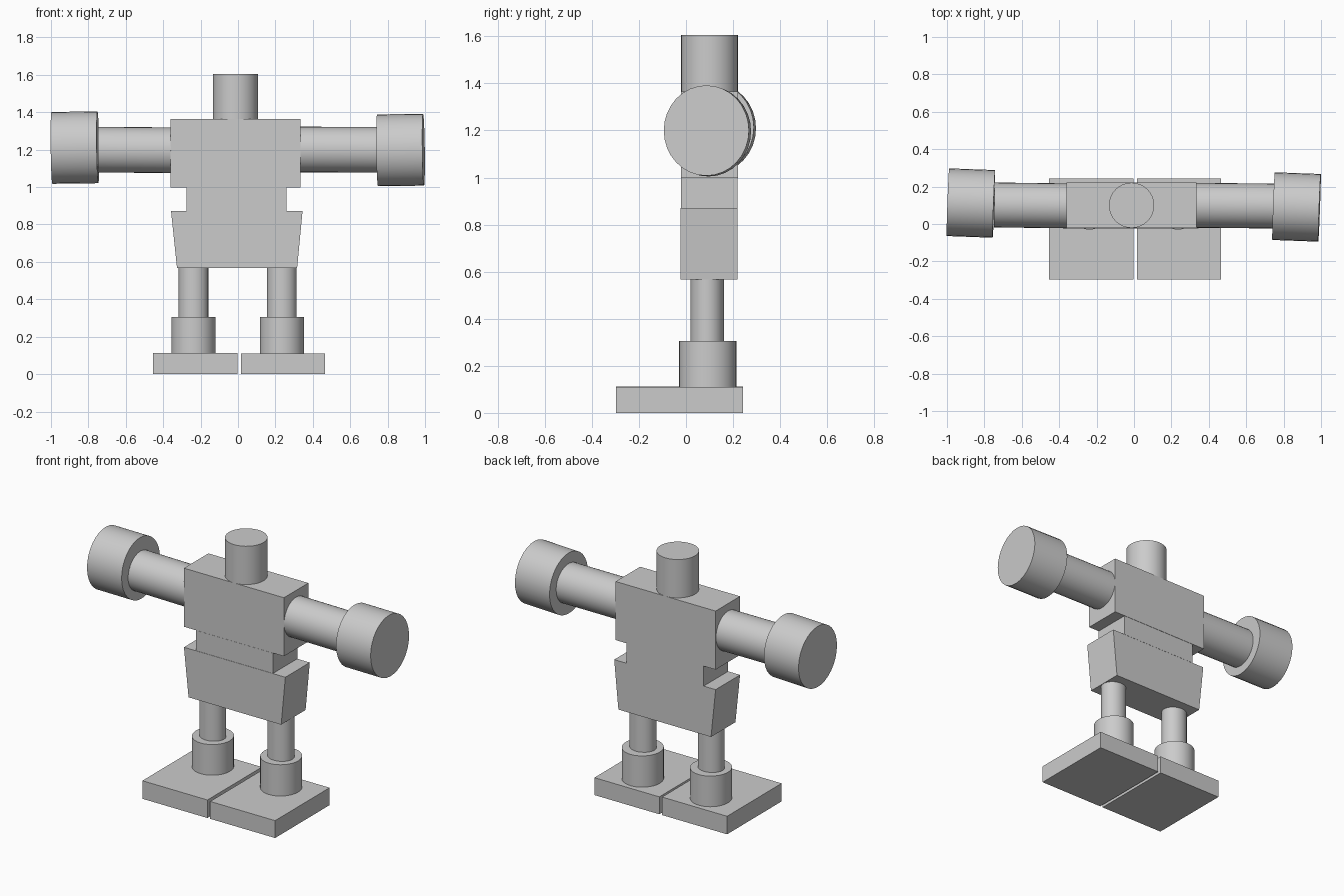
import bpy, bmesh
from mathutils import Vector, Matrix

if "Cube" in bpy.data.objects:
    bpy.data.objects.remove(bpy.data.objects["Cube"])


def finish(name, bm, smooth=False):
    bmesh.ops.recalc_face_normals(bm, faces=bm.faces)
    mesh = bpy.data.meshes.new(name)
    bm.to_mesh(mesh)
    bm.free()
    ob = bpy.data.objects.new(name, mesh)
    bpy.context.collection.objects.link(ob)
    if smooth:
        bpy.ops.object.select_all(action='DESELECT')
        ob.select_set(True)
        bpy.context.view_layer.objects.active = ob
        bpy.ops.object.shade_smooth_by_angle()
    return ob


def box(name, x, y, z, x_bottom=None):
    """Box from ranges; x_bottom gives a different width at the base."""
    bm = bmesh.new()
    bmesh.ops.create_cube(bm, size=1)
    for v in bm.verts:
        xr = x_bottom if (x_bottom and v.co.z < 0) else x
        v.co = [r[0] if c < 0 else r[1] for r, c in zip((xr, y, z), v.co)]
    return finish(name, bm)


def cylinder(name, start, end, rx, ry):
    """Capped elliptical cylinder between two points."""
    start, end = Vector(start), Vector(end)
    axis = end - start
    # local x stays on world y for sideways parts, on world x for upright ones
    side = Vector((0, 1, 0)) if abs(axis.x) > abs(axis.z) else Vector((1, 0, 0))
    az = axis.normalized()
    ax = (side - az * side.dot(az)).normalized()
    rot = Matrix((ax, az.cross(ax), az)).transposed().to_4x4()
    mat = (Matrix.Translation((start + end) / 2) @ rot
           @ Matrix.Diagonal((rx, ry, axis.length, 1)))
    bm = bmesh.new()
    bmesh.ops.create_cone(bm, cap_ends=True, segments=32, radius1=1,
                          radius2=1, depth=1, matrix=mat)
    return finish(name, bm, smooth=True)


# body
box("torso", (-0.36, 0.333), (-0.021, 0.221), (0.998, 1.365))
box("waist", (-0.275, 0.258), (-0.022, 0.219), (0.87, 0.998))
box("pelvis", (-0.358, 0.345), (-0.024, 0.218), (0.566, 0.871),
    x_bottom=(-0.326, 0.316))
cylinder("head", (-0.013, 0.1, 1.365), (-0.013, 0.1, 1.605), 0.121, 0.121)

# legs, ankles and feet
for side, x, foot_x, top in (("left", -0.238, (-0.455, -0.004), 0.113),
                             ("right", 0.235, (0.015, 0.465), 0.109)):
    cylinder(side + "_leg", (x, 0.09, 0.305), (x, 0.09, 0.566), 0.079, 0.071)
    cylinder(side + "_ankle", (x, 0.092, top), (x, 0.092, 0.305), 0.118, 0.122)
    box(side + "_foot", foot_x, (-0.297, 0.243), (0, top))

# arms and hands, slightly tilted
tilt = Vector((1, -0.037, 0.013))
for side, s, inner, outer, hand in (
        ("left", -1, (-0.358, 0.097, 1.197), (-0.748, 0.102, 1.200),
         (-0.872, 0.112, 1.211)),
        ("right", 1, (0.331, 0.1, 1.201), (0.748, 0.096, 1.199),
         (0.869, 0.091, 1.198))):
    cylinder(side + "_arm", inner, outer, 0.12, 0.122)
    hand = Vector(hand)
    cylinder(side + "_hand", hand - tilt * 0.123 * s, hand + tilt * 0.123 * s,
             0.181, 0.192)
